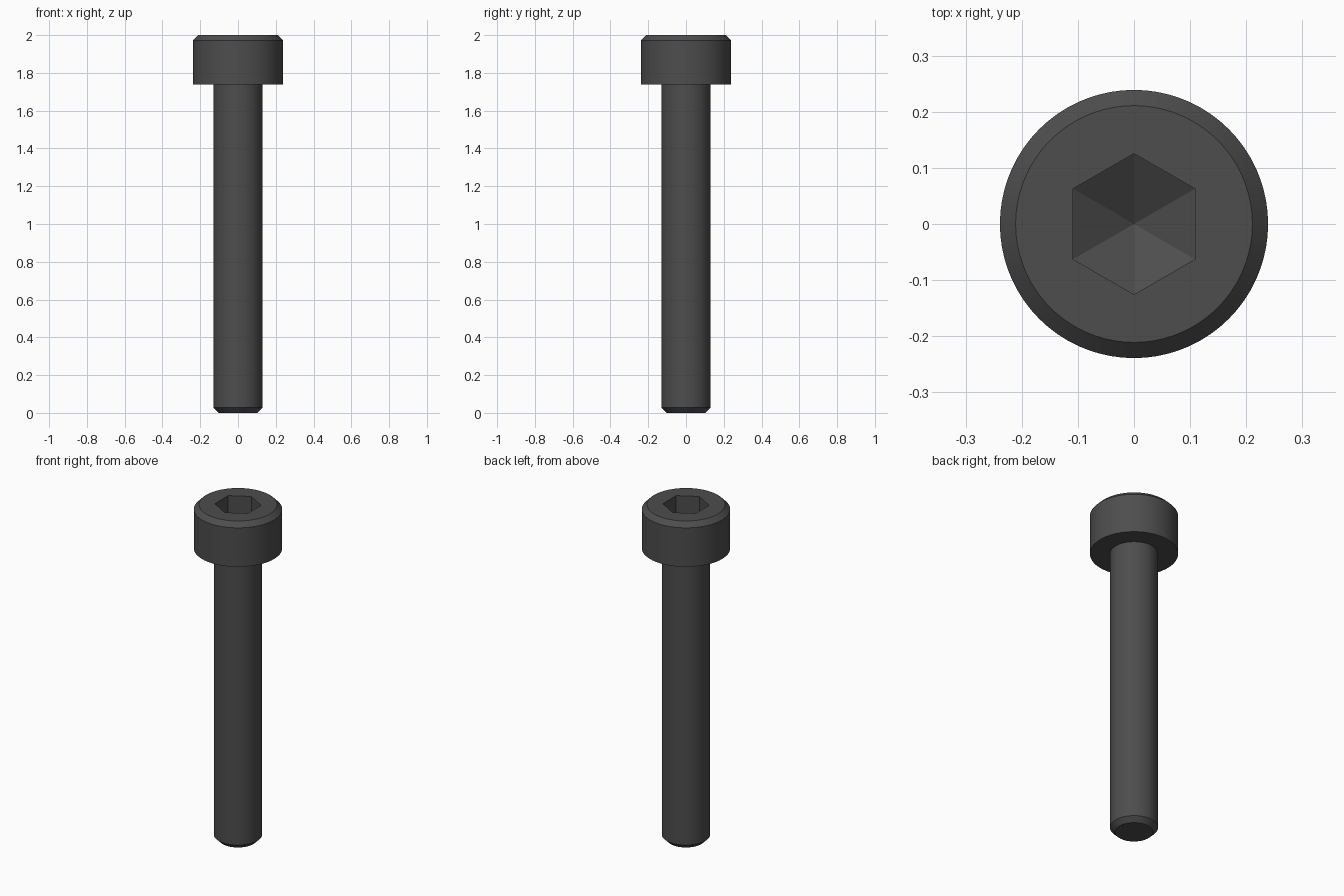
import bpy
import bmesh
from math import cos, sin, pi, radians

cube = bpy.data.objects.get("Cube")
if cube:
    bpy.data.objects.remove(cube, do_unlink=True)

# Dark steel material
COLOUR = (0.075, 0.075, 0.075, 1.0)
steel = bpy.data.materials.new("dark steel")
steel.use_nodes = True
steel.diffuse_color = COLOUR
steel.node_tree.nodes["Principled BSDF"].inputs["Base Color"].default_value = COLOUR

# Main dimensions
SIDES = 72
HEAD_R, HEAD_Z, TOP_Z = 0.239, 1.739, 2.0
SHAFT_R = 0.13
CHAMFER = 0.028
HEX_R = 0.1255
SOCKET_DEPTH, TIP_DEPTH = 0.13, 0.072


def ring(bm, radius, z, sides):
    """Ring of joined vertices, with the first corner on +y."""
    verts = []
    for i in range(sides):
        a = pi / 2 + 2 * pi * i / sides
        verts.append(bm.verts.new((radius * cos(a), radius * sin(a), z)))
    for i in range(sides):
        bm.edges.new((verts[i], verts[(i + 1) % sides]))
    return verts


def skin(bm, lower, upper):
    n = len(lower)
    for i in range(n):
        j = (i + 1) % n
        bm.faces.new((lower[i], lower[j], upper[j], upper[i]))


def loop_edges(bm, verts):
    n = len(verts)
    return [bm.edges.get((verts[i], verts[(i + 1) % n])) for i in range(n)]


bm = bmesh.new()

# Turned body: chamfered tip, shaft, head underside, head wall, chamfered rim
profile = [
    (SHAFT_R - CHAMFER, 0),
    (SHAFT_R, CHAMFER),
    (SHAFT_R, HEAD_Z),
    (HEAD_R, HEAD_Z),
    (HEAD_R, TOP_Z - CHAMFER),
    (HEAD_R - CHAMFER, TOP_Z),
]
rings = [ring(bm, r, z, SIDES) for r, z in profile]
for lower, upper in zip(rings, rings[1:]):
    skin(bm, lower, upper)
bm.faces.new(list(reversed(rings[0])))

# Hexagonal socket with a shallow pointed floor
mouth = ring(bm, HEX_R, TOP_Z, 6)
floor = ring(bm, HEX_R, TOP_Z - SOCKET_DEPTH, 6)
skin(bm, mouth, floor)
point = bm.verts.new((0, 0, TOP_Z - SOCKET_DEPTH - TIP_DEPTH))
for i in range(6):
    bm.faces.new((floor[i], floor[(i + 1) % 6], point))

# Flat top face around the socket
bmesh.ops.triangle_fill(
    bm, use_beauty=True, normal=(0, 0, 1),
    edges=loop_edges(bm, rings[-1]) + loop_edges(bm, mouth))
bmesh.ops.recalc_face_normals(bm, faces=bm.faces)

mesh = bpy.data.meshes.new("socket_head_bolt")
bm.to_mesh(mesh)
bm.free()
mesh.materials.append(steel)
bolt = bpy.data.objects.new("socket_head_bolt", mesh)
bpy.context.collection.objects.link(bolt)

# Smooth round walls, crisp chamfers and socket
bpy.ops.object.select_all(action="DESELECT")
bolt.select_set(True)
bpy.context.view_layer.objects.active = bolt
bpy.ops.object.shade_smooth_by_angle(angle=radians(20))
